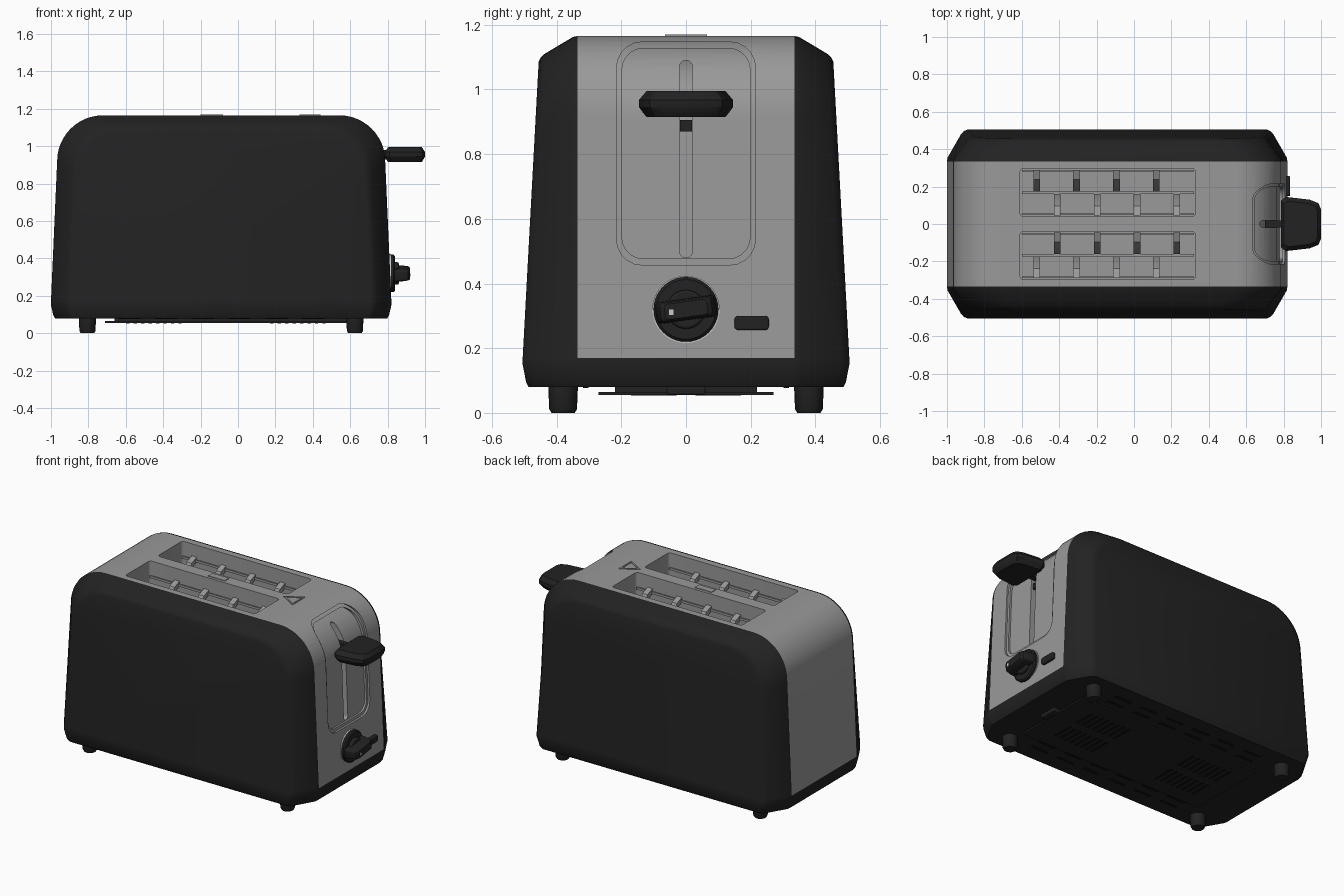
import bpy, bmesh, math
from mathutils import Vector, Matrix

if "Cube" in bpy.data.objects:
    bpy.data.objects.remove(bpy.data.objects["Cube"], do_unlink=True)


def material(name, rgb, rough=0.5):
    m = bpy.data.materials.new(name)
    m.use_nodes = True
    m.diffuse_color = (*rgb, 1)
    node = m.node_tree.nodes["Principled BSDF"]
    node.inputs["Base Color"].default_value = (*rgb, 1)
    node.inputs["Roughness"].default_value = rough
    return m


STEEL = material("brushed steel", (0.32, 0.32, 0.32))
BLACK = material("black plastic", (0.016, 0.016, 0.016))
DARK = material("dark vent", (0.006, 0.006, 0.006))
PALE = material("pale marking", (0.6, 0.6, 0.6))
XC, TOP, SEAM, HALF, SIDE_Y = -0.09, 1.165, 0.17, 0.91, 0.335
parts = []


def finish(name, bm, mat, bevel=0):
    bmesh.ops.recalc_face_normals(bm, faces=bm.faces)
    me = bpy.data.meshes.new(name)
    bm.to_mesh(me)
    bm.free()
    ob = bpy.data.objects.new(name, me)
    bpy.context.collection.objects.link(ob)
    me.materials.append(mat)
    if bevel:
        mod = ob.modifiers.new("soft edges", "BEVEL")
        mod.width, mod.segments, mod.limit_method = bevel, 3, "ANGLE"
    parts.append(ob)
    return ob


def loft(name, rings, mat, bevel=0):
    """Skin closed rings of points and cap both ends."""
    bm = bmesh.new()
    rows = [[bm.verts.new(p) for p in r] for r in rings]
    n = len(rows[0])
    for a, b in zip(rows, rows[1:]):
        for i in range(n):
            j = (i + 1) % n
            bm.faces.new((a[i], a[j], b[j], b[i]))
    bm.faces.new(rows[0])
    bm.faces.new(rows[-1])
    return finish(name, bm, mat, bevel)


def prism(name, pts, axis, lo, hi, mat, bevel=0):
    place = {"x": lambda p, d: (d, p[0], p[1]),
             "y": lambda p, d: (p[0], d, p[1]),
             "z": lambda p, d: (p[0], p[1], d)}[axis]
    return loft(name, [[place(p, d) for p in pts] for d in (lo, hi)], mat, bevel)


def rounded(cx, cy, hx, hy, r, n=5):
    out = []
    for q, (sx, sy) in enumerate(((1, 1), (-1, 1), (-1, -1), (1, -1))):
        for k in range(n + 1):
            a = math.pi / 2 * (q + k / n)
            out.append((cx + sx * (hx - r) + r * math.cos(a),
                        cy + sy * (hy - r) + r * math.sin(a)))
    return out


def disc(cx, cy, r, n=32):
    return [(cx + r * math.cos(math.tau * k / n), cy + r * math.sin(math.tau * k / n))
            for k in range(n)]


def box(name, x, y, z, mat, bevel=0):
    return prism(name, [(x[0], y[0]), (x[1], y[0]), (x[1], y[1]), (x[0], y[1])],
                 "z", *z, mat, bevel)


def arch(side=0, top=0, n=12):
    """Body outline in x and z, drawn in by the given amounts."""
    r, half, lean = 0.245, HALF - side, 0.033
    arc = [(half - lean - r + r * math.cos(math.pi / 2 * k / n),
            TOP - top - r + r * math.sin(math.pi / 2 * k / n)) for k in range(n + 1)]
    right = [(half, SEAM)] + arc
    return [(XC + x, z) for x, z in right] + [(XC - x, z) for x, z in reversed(right)]


def cut(target, cutter):
    """Subtract a cutter for good, then discard it."""
    mod = target.modifiers.new("cut", "BOOLEAN")
    mod.operation, mod.solver, mod.object = "DIFFERENCE", "EXACT", cutter
    bpy.context.view_layer.update()
    shape = target.evaluated_get(bpy.context.evaluated_depsgraph_get())
    me = bpy.data.meshes.new_from_object(shape)
    target.modifiers.clear()
    target.data = me
    parts.remove(cutter)
    bpy.data.objects.remove(cutter, do_unlink=True)


# Steel sleeve with two toasting wells
sleeve = prism("steel_sleeve", arch(), "y", -SIDE_Y, SIDE_Y, STEEL)
for s in (-1, 1):
    cut(sleeve, prism("well_cutter", rounded(-0.14, s * 0.168, 0.47, 0.128, 0.02),
                      "z", 0.5, 1.3, STEEL))

# Stepped lever recess that follows the curved end, and its slit
for depth, hy, hz, r in ((0.01, 0.215, 0.345, 0.08), (0.022, 0.198, 0.325, 0.065),
                         (0.07, 0.02, 0.305, 0.019)):
    mid = 0.785 if hy < 0.05 else 0.802
    cutter = prism("recess_cutter", rounded(0, mid, hy, hz, r), "x", 0.4, 1.2, STEEL)
    cut(cutter, prism("core", [(x, z if z > 0.2 else 0.05) for x, z in arch(depth, depth)],
                      "y", -0.6, 0.6, STEEL))
    cut(sleeve, cutter)

# Black side shells and base share one chamfered corner section
CORNER = ((0, 0), (0.12, 0.03), (0.85, 0.68), (0.95, 0.82), (1, 1))
for s, side in ((-1, "front"), (1, "back")):
    rings = []
    for f, g in CORNER:
        rings.append([(x, s * (SIDE_Y + f * (0.17 - 0.054 * (z - SEAM))), z)
                      for x, z in arch(0.11 * g, 0.08 * g)])
    loft(side + "_shell", rings, BLACK)

quarter = [(HALF - 0.11 * g, SIDE_Y + 0.17 * f) for f, g in CORNER]
plan = quarter + [(-x, y) for x, y in reversed(quarter)]
plan += [(-x, -y) for x, y in plan]
loft("base", [[(XC + x * (1 - d), y * (1 - 1.5 * d), z) for x, y in plan]
              for z, d in ((SEAM, 0), (0.15, 0), (0.095, 0.014), (0.08, 0.024))], BLACK)

# Feet
for x in (-0.805, 0.625):
    for y in (-0.38, 0.38):
        loft("foot", [[(px, py, z) for px, py in disc(x, y, r, 20)]
                      for z, r in ((0.085, 0.046), (0.012, 0.043), (0, 0.036))], BLACK)

# Crumb tray and vents underneath
box("tray_mount", (-0.66, 0.58), (-0.22, 0.22), (0.064, 0.085), BLACK)
box("crumb_tray", (-0.71, 0.62), (-0.27, 0.27), (0.055, 0.065), BLACK)
box("tray_pull", (0.56, 0.66), (-0.06, 0.06), (0.056, 0.08), BLACK, 0.006)
for gx in (-0.45, 0.32):
    for gy in (-0.1, 0.1):
        for k in range(8):
            x = gx + (k - 3.5) * 0.04
            box("tray_vent", (x - 0.009, x + 0.009), (gy - 0.07, gy + 0.07),
                (0.053, 0.056), DARK)
for y in (-0.38, 0.38, -0.31, 0.31):
    for k in range(6):
        x = -0.58 + k * 0.196
        box("edge_vent", (x - 0.06, x + 0.06), (y - 0.009, y + 0.009), (0.077, 0.081), DARK)

# Bread guides and carriers inside the wells
for s in (-1, 1):
    box("bread_carrier", (-0.6, 0.32), sorted((s * 0.16, s * 0.175)), (0.72, 0.75), STEEL)
    for start, wall, inner in ((-0.52, 0.29, 0.175), (-0.41, 0.045, 0.16)):
        for k in range(4):
            x = start + k * 0.213
            mid = wall + (inner - wall) * 0.45
            prof = [(s * wall, 1.09), (s * mid, 1.07), (s * inner, 0.95),
                    (s * inner, 0.9), (s * mid, 1.03), (s * wall, 1.06)]
            prism("bread_guide", prof, "x", x - 0.018, x + 0.018, STEEL)
    for y in (0.052, 0.284):
        box("guide_rail", (-0.6, 0.32), sorted((s * (y - 0.004), s * (y + 0.004))),
            (1.06, 1.075), STEEL)

# Raised plate and triangular warning outline on the top
box("top_plate", (-0.2, -0.08), (-0.022, 0.022), (1.16, 1.169), STEEL)
tri = [Vector((0.33, 0)), Vector((0.44, 0.065)), Vector((0.44, -0.065))]
centre = sum(tri, Vector((0, 0))) / 3
for i in range(3):
    a, b = tri[i], tri[(i + 1) % 3]
    prism("triangle_edge", [a, b, b.lerp(centre, 0.25), a.lerp(centre, 0.25)],
          "z", 1.16, 1.17, STEEL)

# Lever handle with its stem
half_plan = [(0.785, 0.125), (0.81, 0.145), (0.94, 0.13), (0.985, 0.112), (1.0, 0.08)]
outline = half_plan + [(x, -y) for x, y in reversed(half_plan)]
loft("lever_handle", [[(0.89 + (x - 0.89) * k, y * k, z) for x, y in outline]
                      for z, k in ((0.915, 0.84), (0.925, 0.9), (0.945, 1),
                                   (0.968, 1), (0.985, 0.9), (0.995, 0.84))], BLACK)
box("lever_stem", (0.7, 0.82), (-0.018, 0.018), (0.93, 0.98), BLACK)
box("lever_slide", (0.7, 0.755), (-0.018, 0.018), (0.87, 0.905), BLACK)

# Browning knob
KZ = 0.32
prism("knob_ring", disc(0, KZ, 0.104, 40), "x", 0.79, 0.818, PALE)
loft("knob_disc", [[(x, y, z) for y, z in disc(0, KZ, r, 40)]
                   for x, r in ((0.8, 0.1), (0.832, 0.1), (0.84, 0.092))], BLACK)
prism("knob_hub", disc(0, KZ, 0.06), "x", 0.83, 0.86, BLACK, 0.008)
tilt = Matrix.Translation((0, 0, KZ)) @ Matrix.Rotation(math.radians(8), 4, "X")
grip = loft("knob_grip", [[(x, y * k, z * k) for y, z in rounded(0, 0, 0.094, 0.034, 0.015)]
                          for x, k in ((0.83, 1), (0.88, 0.95), (0.91, 0.85), (0.92, 0.7))],
            BLACK)
grip.data.transform(tilt)
box("knob_pointer", (0.9, 0.922), (-0.052, -0.038), (0.303, 0.32), PALE)

# Cancel button
prism("cancel_button", rounded(0.203, 0.278, 0.053, 0.022, 0.012), "x", 0.79, 0.835,
      BLACK, 0.005)

# Smooth shading with sharp edges kept
bpy.ops.object.select_all(action="DESELECT")
for ob in parts:
    ob.select_set(True)
bpy.context.view_layer.objects.active = sleeve
bpy.ops.object.shade_smooth_by_angle(angle=math.radians(30))
bpy.ops.object.select_all(action="DESELECT")
